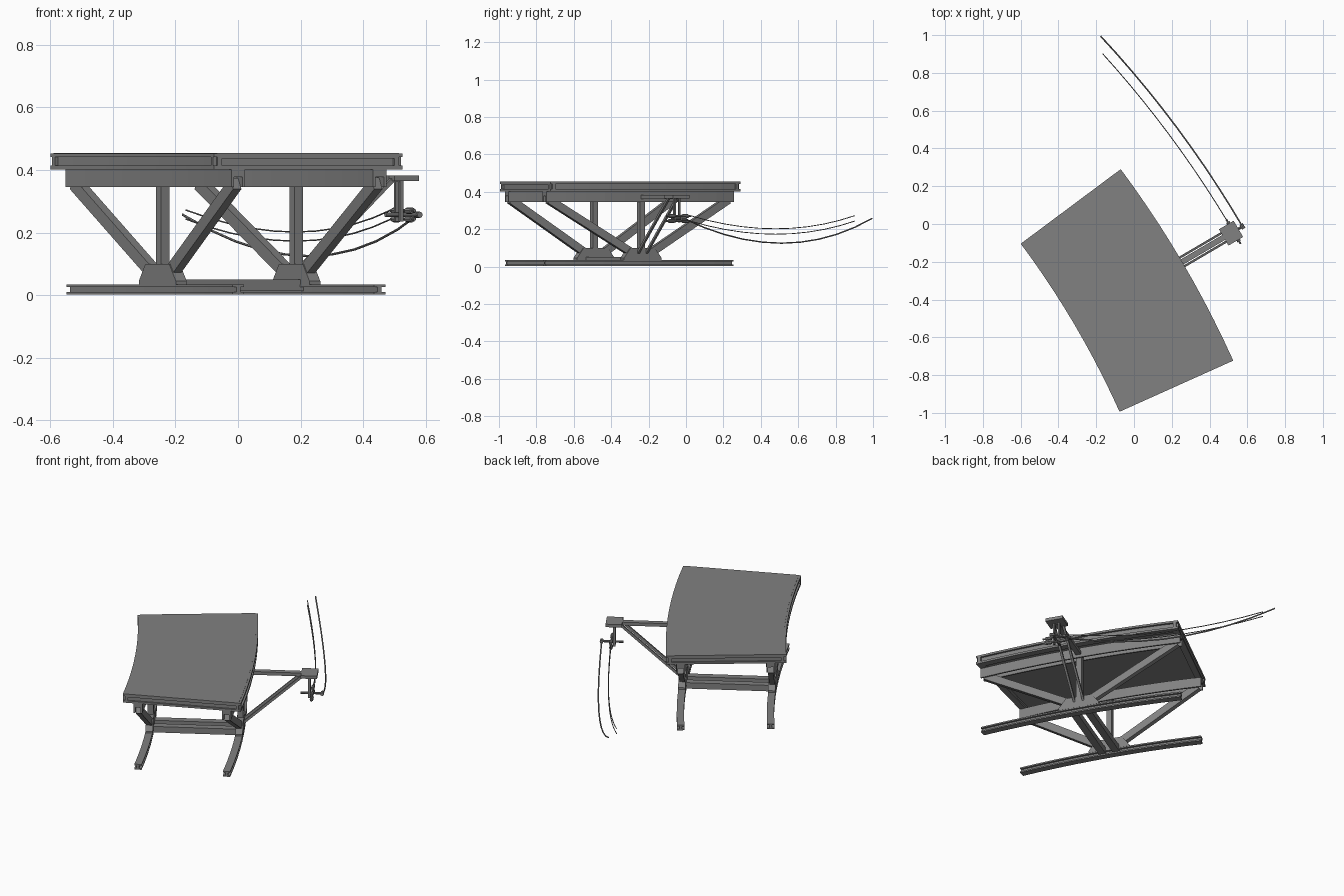
import bpy, bmesh, math
from mathutils import Vector

if "Cube" in bpy.data.objects:
    bpy.data.objects.remove(bpy.data.objects["Cube"], do_unlink=True)

# One painted-steel colour
steel = bpy.data.materials.new("grey_steel")
steel.use_nodes = True
GREY = (0.22, 0.22, 0.22, 1)
steel.diffuse_color = GREY
steel.node_tree.nodes["Principled BSDF"].inputs["Base Color"].default_value = GREY

# Everything follows arcs around one centre
CENTRE = Vector((-4.4, -2.937, 0))
MID, HALF = 30.45, 6.25
R_IN, R_OUT = 4.74, 5.40
TRUSSES = {"inner": 4.825, "outer": 5.32}
RADIAL = Vector((math.cos(math.radians(MID)), math.sin(math.radians(MID)), 0))
TANGENT = Vector((-RADIAL.y, RADIAL.x, 0))
UP = Vector((0, 0, 1))


def polar(r, a, z):
    t = math.radians(MID + a)
    return CENTRE + Vector((r * math.cos(t), r * math.sin(t), z))


def local(r, t, z):
    return CENTRE + RADIAL * r + TANGENT * t + UP * z


def finish(name, bm):
    bmesh.ops.recalc_face_normals(bm, faces=bm.faces)
    mesh = bpy.data.meshes.new(name)
    bm.to_mesh(mesh)
    bm.free()
    mesh.materials.append(steel)
    ob = bpy.data.objects.new(name, mesh)
    bpy.context.collection.objects.link(ob)
    return ob


def loft(name, rings):
    bm = bmesh.new()
    loops = [[bm.verts.new(p) for p in ring] for ring in rings]
    n = len(loops[0])
    for a, b in zip(loops, loops[1:]):
        for i in range(n):
            j = (i + 1) % n
            bm.faces.new((a[i], a[j], b[j], b[i]))
    bm.faces.new(loops[0])
    bm.faces.new(loops[-1])
    return finish(name, bm)


def sweep(name, profile, a0=-HALF, a1=HALF, steps=10):
    return loft(name, [[polar(r, a0 + (a1 - a0) * i / steps, z) for r, z in profile]
                       for i in range(steps + 1)])


def rect(r0, r1, z0, z1):
    return [(r0, z0), (r1, z0), (r1, z1), (r0, z1)]


def i_section(r, half, web, z0, z1, flange):
    right = [(half, z0), (half, z0 + flange), (web, z0 + flange),
             (web, z1 - flange), (half, z1 - flange), (half, z1)]
    return [(r + x, z) for x, z in right] + [(r - x, z) for x, z in reversed(right)]


def bar(name, p, q, width, depth, side, sides=4):
    """Straight bar from p to q; side is the direction of its width."""
    axis = (q - p).normalized()
    other = axis.cross(side).normalized()
    if sides == 4:
        ring = [side * width * u / 2 + other * depth * v / 2
                for u, v in ((-1, -1), (1, -1), (1, 1), (-1, 1))]
    else:
        ring = [(side * math.cos(k) + other * math.sin(k)) * width / 2
                for k in (2 * math.pi * i / sides for i in range(sides))]
    return loft(name, [[p + o for o in ring], [q + o for o in ring]])


# Deck: plate framed by flanged beams on all four edges
sweep("deck_plate", rect(R_IN + .012, R_OUT - .012, .436, .455))
for name, r in (("inner", R_IN + .02), ("outer", R_OUT - .02)):
    sweep(name + "_deck_edge", i_section(r, .02, .008, .402, .4535, .012))
for name, s in (("front", -1), ("back", 1)):
    for part, z0, z1, a0, a1 in (("top_flange", .4415, .4535, 5.85, 6.25),
                                 ("web", .414, .4415, 5.96, 6.14),
                                 ("bottom_flange", .402, .414, 5.85, 6.25)):
        sweep(f"{name}_deck_end_{part}", rect(R_IN, R_OUT, z0, z1), s * a0, s * a1, 1)

# Two trusses: channel girder, running rail, gusset, post and diagonals
for name, r in TRUSSES.items():
    w, t = .024, .009
    sweep(name + "_girder", [(r - w, .345), (r - w + t, .345), (r - w + t, .378),
                             (r + w - t, .378), (r + w - t, .345), (r + w, .345),
                             (r + w, .403), (r - w, .403)])
    sweep(name + "_rail", i_section(r, .02, .007, .003, .035, .008))
    outline = [(-.117, .033), (.117, .033), (.117, .045), (.075, .1), (-.075, .1), (-.117, .045)]
    loft(name + "_gusset", [[local(r + d, x, z) for x, z in outline] for d in (-.02, .02)])
    bar(name + "_post", local(r, 0, .09), local(r, 0, .38), .031, .031, RADIAL)
    for end, s in (("front", -1), ("back", 1)):
        bar(f"{name}_{end}_diagonal", local(r, s * .055, .072), polar(r, s * 6.0, .357),
            .03, .042, RADIAL)

# Twin ties between the truss feet
for end, s in (("front", -1), ("back", 1)):
    bar(end + "_cross_tie", local(TRUSSES["inner"], s * .04, .032),
        local(TRUSSES["outer"], s * .04, .032), .04, .036, TANGENT)

# Side bracket carrying the wires
ARM, WIRE_R, CABLE_R = 5.70, 5.715, 5.77
bar("bracket_arm", local(5.33, 0, .372), local(ARM, 0, .372), .03, .02, TANGENT)
for end, s in (("front", -1), ("back", 1)):
    bar(end + "_bracket_strut", local(5.33, s * .026, .07), local(5.66, s * .026, .368),
        .012, .014, TANGENT)
bar("bracket_plate", local(ARM - .045, 0, .374), local(ARM + .045, 0, .374), .1, .018, TANGENT)
for end, s in (("front", -1), ("back", 1)):
    bar(end + "_hanger", local(ARM, s * .014, .37), local(ARM, s * .014, .235), .01, .014, TANGENT)
for name, z in (("upper", .27), ("lower", .243)):
    bar(name + "_insulator_bar", local(WIRE_R, -.075, z), local(WIRE_R, .075, z),
        .01, .01, RADIAL, 8)
    for end, s in (("front", -1), ("back", 1)):
        bar(f"{name}_{end}_insulator", local(WIRE_R, s * .025, z), local(WIRE_R, s * .06, z),
            .02, .02, RADIAL, 8)
bar("cable_holder", local(ARM - .05, 0, .257), local(CABLE_R, 0, .257), .014, .014, UP, 8)
bar("cable_clamp", local(CABLE_R, -.014, .257), local(CABLE_R, .014, .257), .02, .02, RADIAL, 8)


# Hanging wires reaching toward the next support
def wire(name, r, a0, a1, z, sag, radius, steps=10):
    rings = []
    for i in range(steps + 1):
        f = i / steps
        a, h = a0 + (a1 - a0) * f, z - sag * 4 * f * (1 - f)
        rings.append([polar(r + radius * math.cos(k), a, h + radius * math.sin(k))
                      for k in (math.pi * j / 3 for j in range(6))])
    loft(name, rings)


wire("upper_wire", WIRE_R, .75, 11.75, .272, .07, .0025)
wire("lower_wire", WIRE_R, .75, 11.75, .243, .07, .0025)
wire("heavy_cable", CABLE_R, 0, 12.5, .257, .132, .004)
